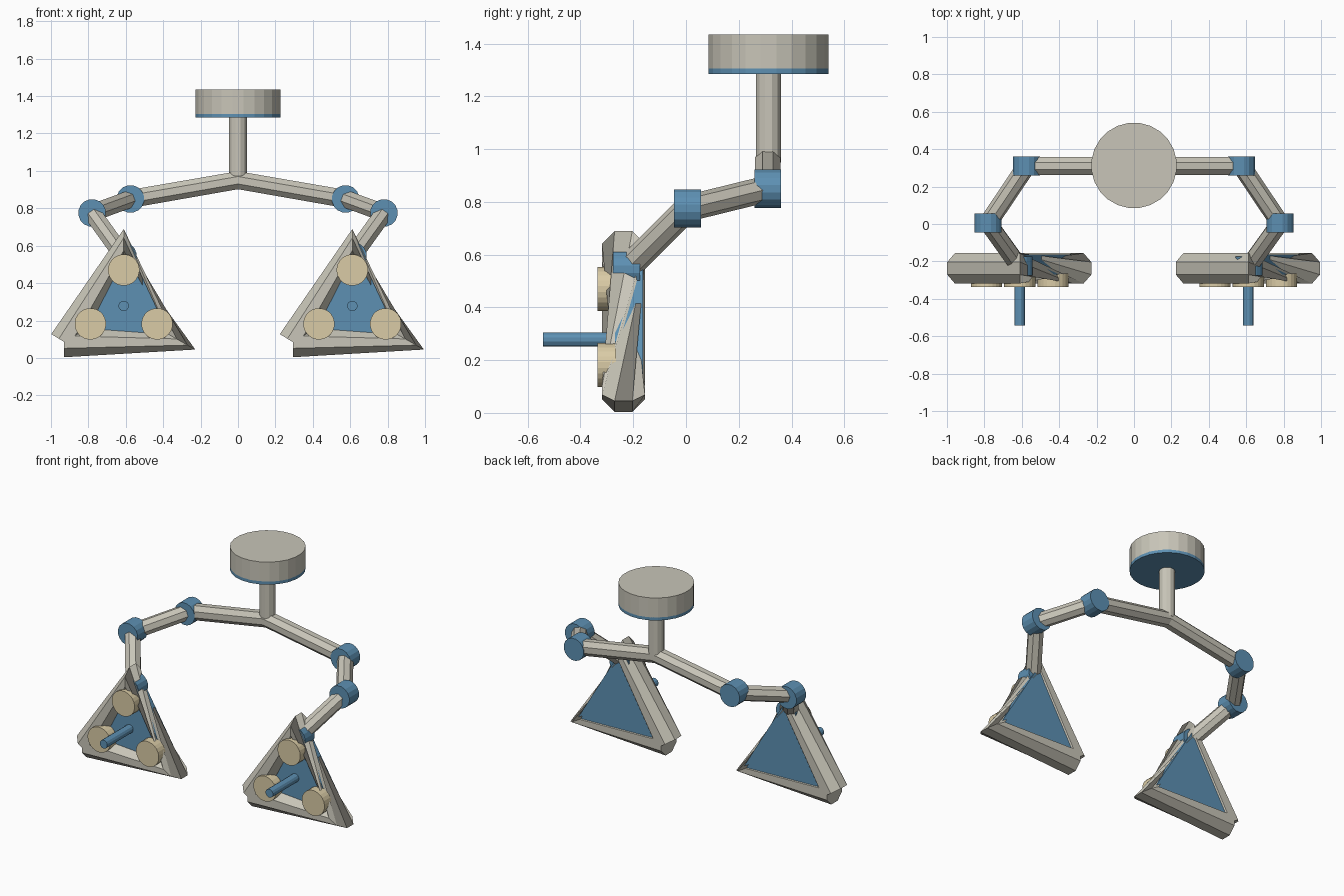
import bpy
import math
from mathutils import Vector

if "Cube" in bpy.data.objects:
    bpy.data.objects.remove(bpy.data.objects["Cube"])


def material(name, color):
    m = bpy.data.materials.new(name)
    m.diffuse_color = color
    m.use_nodes = True
    m.node_tree.nodes["Principled BSDF"].inputs["Base Color"].default_value = m.diffuse_color
    return m


BLUE = material("blue", (0.11, 0.28, 0.45, 1))
GREY = material("warm_grey", (0.58, 0.56, 0.48, 1))
CREAM = material("cream", (0.70, 0.60, 0.38, 1))


def mesh_object(name, verts, faces, mat):
    me = bpy.data.meshes.new(name)
    me.from_pydata(verts, [], faces)
    me.materials.append(mat)
    ob = bpy.data.objects.new(name, me)
    bpy.context.collection.objects.link(ob)
    return ob


def tube(name, points, r, sides, mat, twists=None):
    """Sweep a flat-sided ring along points; twists offset ring starts by degrees."""
    pts = [Vector(p) for p in points]
    dirs = [(b - a).normalized() for a, b in zip(pts, pts[1:])]
    verts, faces = [], []
    n = len(pts)
    for i, p in enumerate(pts):
        t = (dirs[max(i - 1, 0)] + dirs[min(i, n - 2)]).normalized()
        side = Vector((0, 1, 0))
        if abs(t.y) > 0.95:
            side = Vector((1, 0, 0))
        side = (side - t * side.dot(t)).normalized()
        out = side.cross(t)
        off = math.radians(twists[i]) if twists else 0
        for k in range(sides):
            a = 2 * math.pi * (k + 0.5) / sides + off
            verts.append(p + r * (math.cos(a) * out + math.sin(a) * side))
    for i in range(n - 1):
        for k in range(sides):
            a, b = i * sides + k, i * sides + (k + 1) % sides
            faces.append((a, b, b + sides, a + sides))
    faces.append(tuple(reversed(range(sides))))
    faces.append(tuple(range((n - 1) * sides, n * sides)))
    return mesh_object(name, verts, faces, mat)


def disc_y(name, x, z, y0, y1, r, sides, mat):
    return tube(name, [(x, y0, z), (x, y1, z)], r, sides, mat)


# Ceiling mount and stem
MY = 0.313
tube("ceiling_mount", [(0, MY, 1.305), (0, MY, 1.435)], 0.229, 24, GREY)
tube("mount_rim", [(0, MY, 1.285), (0, MY, 1.306)], 0.229, 24, BLUE)
tube("stem", [(0, MY, 0.95), (0, MY, 1.29)], 0.049, 12, GREY)

# Crossbar bent at the stem
tube("crossbar", [(-0.575, 0.31, 0.85), (0, 0.31, 0.95), (0.575, 0.31, 0.85)],
     0.052, 8, GREY)

HZ = 0.278
for s, label in ((-1, "left"), (1, "right")):
    # Jointed arm, mirrored per side
    shoulder = (s * 0.575, 0.31, 0.85)
    elbow = (s * 0.78, 0.005, 0.775)
    wrist = (s * 0.615, -0.225, 0.545)
    tube(label + "_upper_arm", [shoulder, elbow], 0.05, 8, GREY)
    tube(label + "_lower_arm", [elbow, wrist], 0.05, 8, GREY)
    for jn, (x, y, z) in (("shoulder", shoulder), ("elbow", elbow), ("wrist", wrist)):
        disc_y(f"{label}_{jn}_joint", x, z, y - 0.051, y + 0.051, 0.074, 16, BLUE)

    # Triangular lamp head, the same way round on both sides
    cx, cy = s * 0.611, -0.237
    p0 = (cx - 0.318, cy, 0.085)
    p1 = (cx + 0.312, cy, 0.085)
    p2 = (cx, cy, 0.608)
    tube(label + "_lamp_frame", [p0, p1, p2, p0], 0.088, 8, GREY, (0, 0, 135, 135))

    # Back panel filling the frame
    verts = [(p[0], y, p[2]) for y in (-0.27, -0.163) for p in (p0, p1, p2)]
    mesh_object(label + "_lamp_panel", verts,
                [(0, 1, 2), (5, 4, 3), (0, 3, 4, 1), (1, 4, 5, 2), (2, 5, 3, 0)], BLUE)

    # Three lenses and the handle
    for i in range(3):
        a = math.radians(90 + 120 * i)
        disc_y(f"{label}_lens_{i + 1}", cx + 0.2 * math.cos(a) * 1.03,
               HZ + 0.192 * math.sin(a), -0.336, -0.265, 0.084, 24, CREAM)
    disc_y(label + "_handle", cx, HZ, -0.543, -0.2, 0.028, 12, BLUE)
